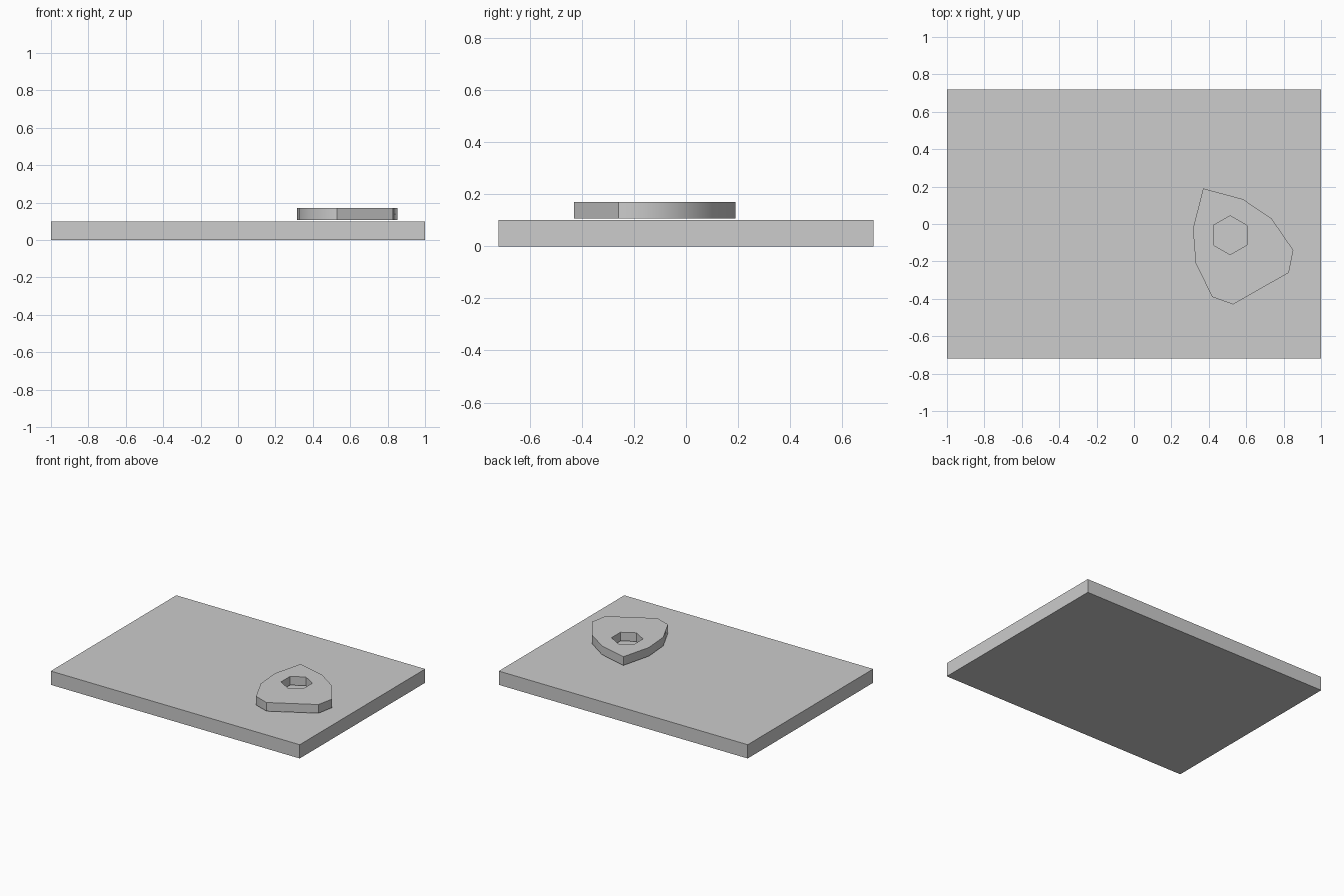
import bpy, bmesh, math

if "Cube" in bpy.data.objects:
    bpy.data.objects.remove(bpy.data.objects["Cube"], do_unlink=True)

# One plain grey for everything
grey = bpy.data.materials.new("light_grey")
grey.use_nodes = True
colour = (0.604, 0.604, 0.604, 1)
grey.diffuse_color = colour
grey.node_tree.nodes["Principled BSDF"].inputs["Base Color"].default_value = colour


def prism(name, outline, bottom, top, hole=()):
    """Extrude a counter-clockwise outline, with an optional through hole."""
    bm = bmesh.new()
    edges = []
    for loop in (outline, hole):
        verts = [bm.verts.new((x, y, bottom)) for x, y in loop]
        edges += [bm.edges.new((v, verts[(i + 1) % len(verts)]))
                  for i, v in enumerate(verts)]
    bmesh.ops.triangle_fill(bm, edges=edges, use_beauty=True, normal=(0, 0, 1))
    # Lift a copy of the cap, keeping the lower one closed
    result = bmesh.ops.extrude_face_region(bm, geom=bm.faces[:], use_keep_orig=True)
    lifted = [g for g in result["geom"] if isinstance(g, bmesh.types.BMVert)]
    bmesh.ops.translate(bm, verts=lifted, vec=(0, 0, top - bottom))
    bmesh.ops.recalc_face_normals(bm, faces=bm.faces[:])
    mesh = bpy.data.meshes.new(name)
    bm.to_mesh(mesh)
    bm.free()
    mesh.materials.append(grey)
    obj = bpy.data.objects.new(name, mesh)
    bpy.context.collection.objects.link(obj)
    return obj


# Flat rectangular base
prism("base_plate", [(-1, -0.72), (1, -0.72), (1, 0.72), (-1, 0.72)], 0, 0.10)

# Irregular raised pad with a hexagonal hole
pad_outline = [(0.37, 0.19), (0.315, -0.025), (0.33, -0.21), (0.418, -0.39),
               (0.53, -0.43), (0.828, -0.26), (0.852, -0.14), (0.735, 0.03),
               (0.582, 0.133)]
hexagon = [(0.514 + 0.104 * math.sin(i * math.pi / 3),
            -0.06 + 0.104 * math.cos(i * math.pi / 3)) for i in range(6)]
pad = prism("raised_pad", pad_outline, 0.107, 0.17, hexagon)

# Soften the gentle corners of the pad and keep the strong ones sharp
bpy.ops.object.select_all(action="DESELECT")
pad.select_set(True)
bpy.context.view_layer.objects.active = pad
bpy.ops.object.shade_smooth_by_angle(angle=math.radians(47))
